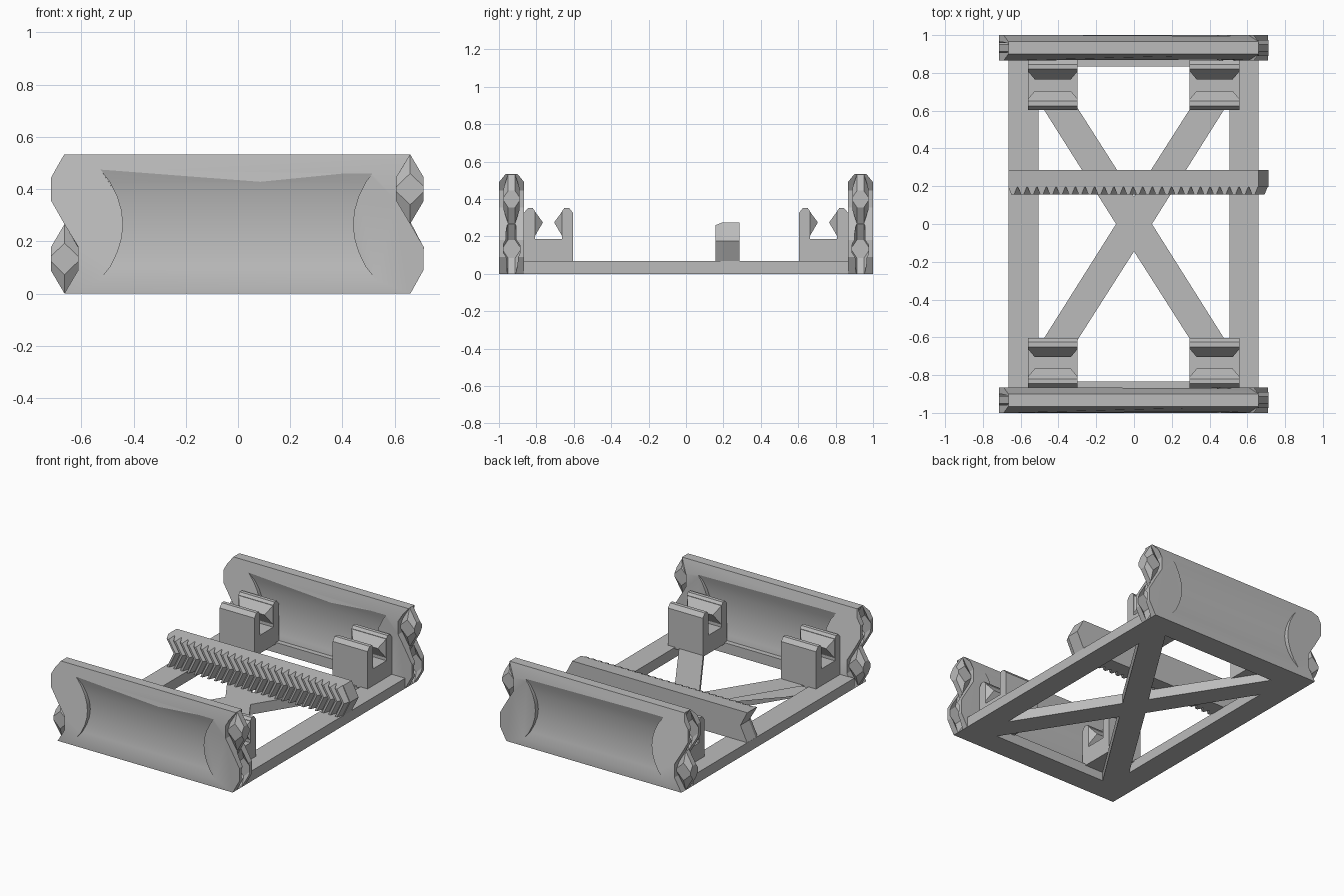
import bpy, bmesh, math

if "Cube" in bpy.data.objects:
    bpy.data.objects.remove(bpy.data.objects["Cube"])

GREY = bpy.data.materials.new("plain grey")
GREY.diffuse_color = (0.5, 0.5, 0.5, 1)
GREY.use_nodes = True
GREY.node_tree.nodes["Principled BSDF"].inputs["Base Color"].default_value = GREY.diffuse_color


def make(name, verts, faces):
    me = bpy.data.meshes.new(name)
    me.from_pydata(verts, [], faces)
    bm = bmesh.new()
    bm.from_mesh(me)
    bmesh.ops.recalc_face_normals(bm, faces=bm.faces)
    bm.to_mesh(me)
    bm.free()
    ob = bpy.data.objects.new(name, me)
    bpy.context.collection.objects.link(ob)
    me.materials.append(GREY)
    return ob


def loft(name, rings):
    """Join equal rings of points into a closed solid."""
    n, k = len(rings[0]), len(rings)
    faces = [tuple(range(n)), tuple(range((k - 1) * n, k * n))]
    for r in range(k - 1):
        for i in range(n):
            j = (i + 1) % n
            faces.append((r * n + i, r * n + j, (r + 1) * n + j, (r + 1) * n + i))
    return make(name, [p for ring in rings for p in ring], faces)


def cut(ob, cutter):
    m = ob.modifiers.new("cut", 'BOOLEAN')
    m.operation = 'DIFFERENCE'
    m.solver = 'EXACT'
    m.object = cutter
    bpy.context.view_layer.objects.active = ob
    bpy.ops.object.modifier_apply(modifier=m.name)
    bpy.data.objects.remove(cutter)


# base frame with four triangular openings
base = loft("base_frame", [[(x, y, z) for x, y in
            ((-.665, -.87), (.66, -.87), (.66, .87), (-.665, .87))] for z in (0, .07)])
for s in (-1, 1):
    for tri in ([(0, s * .145), (-.44, s * .835), (.44, s * .835)],
                [(s * .095, 0), (s * .505, -.65), (s * .505, .65)]):
        cut(base, loft("opening", [[(x, y, z) for x, y in tri] for z in (-.1, .2)]))

# end wall outline: a bump and a notch at each end
OUT = [(-.665, 0), (.66, 0), (.71, .09), (.71, .18), (.66, .267), (.607, .355), (.607, .445),
       (.634, .49), (.66, .533), (-.665, .533), (-.69, .49), (-.715, .445), (-.715, .355),
       (-.665, .267), (-.612, .18), (-.612, .09)]


def hexagon(name, cx, cy, cz, k=1.0):
    """Six-sided joint piece, thicker along its middle."""
    pts = [(0, -.133), (.05, -.045), (.05, .045), (0, .133), (-.05, .045), (-.05, -.045)]
    mid = [(0, -.06), (.05, -.01), (.05, .01), (0, .06), (-.05, .01), (-.05, -.01)]

    def ring(p, t):
        return [(cx + x * k * 1.04, cy + t * k, cz + z * k) for x, z in p]
    return loft(name, [ring(mid, -.042), ring(pts, -.018), ring(pts, .018), ring(mid, .042)])


def dish(cy, s):
    """Shallow curved cutter for one face of a wall."""
    rows = [(cy + s * .3, None)]
    verts, n, d = [], 9, .032
    for i in range(n):
        t = i / (n - 1)
        f = math.sin(math.pi * t) ** .8 if 0 < t < 1 else 0
        z = .05 + .43 * t
        w = .53 - .09 * f
        verts += [(-w, cy + s * (.0675 - d * f), z), (w, cy + s * (.0675 - d * f), z)]
    m = len(verts)
    verts += [(x, cy + s * .09, z) for x, y, z in verts]
    faces = []
    for i in range(0, m - 2, 2):
        faces += [(i, i + 1, i + 3, i + 2), (m + i, m + i + 2, m + i + 3, m + i + 1),
                  (i, i + 2, m + i + 2, m + i), (i + 1, m + i + 1, m + i + 3, i + 3)]
    faces += [(0, m, m + 1, 1), (m - 2, m - 1, 2 * m - 1, 2 * m - 2)]
    return make("dish_cutter", verts, faces)


for label, cy in (("front", -.9325), ("back", .9325)):
    def side(s):
        return [(x, cy + s * (.0325 if z > .52 else .0675), z) for x, z in OUT]
    wall = loft(label + "_wall", [side(-1), side(1)])
    for s in (-1, 1):
        cut(wall, dish(cy, s))
    # sockets in the bumps
    cut(wall, hexagon("socket", .665, cy, .133, 1.06))
    cut(wall, hexagon("socket", -.67, cy, .4, 1.06))
    bpy.ops.object.select_all(action='DESELECT')
    wall.select_set(True)
    bpy.context.view_layer.objects.active = wall
    bpy.ops.object.shade_smooth_by_angle(angle=math.radians(17))
    # tongues in the notches
    hexagon(label + "_left_tongue", -.664, cy, .133)
    hexagon(label + "_right_tongue", .659, cy, .4)

# U-shaped clips with tapered barbs facing each other
U = [(-.132, .06), (-.132, .325), (-.11, .352), (-.085, .352), (-.072, .335), (-.072, .185),
     (.072, .185), (.072, .335), (.085, .352), (.11, .352), (.132, .325), (.132, .06)]
for label, cy in (("front", -.735), ("back", .735)):
    for hand, cx in (("left", -.43), ("right", .427)):
        loft(f"{label}_{hand}_clip", [[(cx + e, cy + y, z) for y, z in U] for e in (-.132, .132)])
        for s in (-1, 1):
            y0, y1 = cy + s * .074, cy + s * .03
            b = [(cx - .132, y0, .2), (cx + .132, y0, .2), (cx + .132, y0, .335),
                 (cx - .132, y0, .335), (cx - .095, y1, .275), (cx + .095, y1, .275)]
            make(f"{label}_{hand}_barb", b, [(0, 1, 2, 3), (0, 4, 5, 1), (3, 2, 5, 4),
                                             (0, 3, 4), (1, 5, 2)])

# toothed rack with chevron teeth and chevron ends
N, X0, X1 = 26, -.665, .66
p = (X1 - X0) / N
prof = [(X1, .287), (X0, .287)]
for i in range(N):
    x = X0 + i * p
    prof += [(x, .195), (x + .3 * p, .157), (x + .6 * p, .157), (x + .9 * p, .195)]
prof.append((X1, .195))


def level(z, dx, drop=0):
    return [(x + dx, y, z - (drop if y < .17 else 0)) for x, y in prof]


loft("toothed_rack", [level(.068, 0), level(.175, .052), level(.275, 0, .015)])
